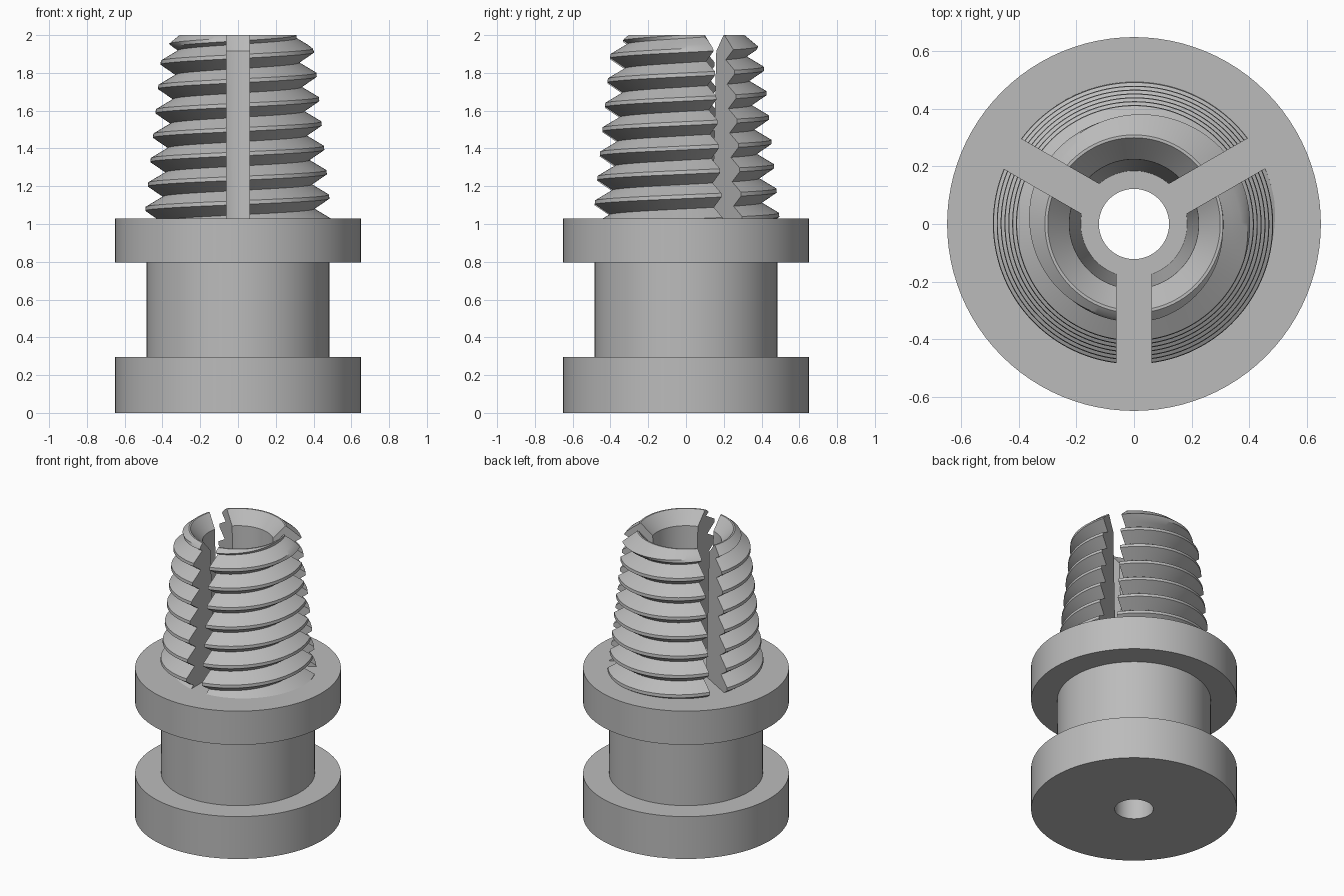
import bpy, bmesh, math

cube = bpy.data.objects.get("Cube")
if cube:
    bpy.data.objects.remove(cube, do_unlink=True)

grey = bpy.data.materials.new("plain_grey")
grey.use_nodes = True
grey.diffuse_color = (0.5, 0.5, 0.5, 1)
grey.node_tree.nodes["Principled BSDF"].inputs["Base Color"].default_value = (0.5, 0.5, 0.5, 1)

BASE, TOP = 1.03, 2.0          # height range of the threaded plug
PITCH, DEPTH = 0.129, 0.085    # thread
FIRST_CREST = 1.145            # crest height at angle zero
HALF_SLOT = 0.06
COLUMNS = 40
TURN = 2 * math.pi


def finish(bm, name):
    bmesh.ops.remove_doubles(bm, verts=bm.verts, dist=0.00002)
    bmesh.ops.recalc_face_normals(bm, faces=bm.faces)
    mesh = bpy.data.meshes.new(name)
    bm.to_mesh(mesh)
    bm.free()
    obj = bpy.data.objects.new(name, mesh)
    bpy.context.collection.objects.link(obj)
    mesh.materials.append(grey)
    bpy.ops.object.select_all(action='DESELECT')
    obj.select_set(True)
    bpy.context.view_layer.objects.active = obj
    bpy.ops.object.shade_smooth_by_angle(angle=math.radians(30))
    return obj


def lathe(name, profile, steps=96):
    bm = bmesh.new()
    verts = [bm.verts.new((r, 0, z)) for r, z in profile]
    edges = [bm.edges.new((v, verts[(i + 1) % len(verts)])) for i, v in enumerate(verts)]
    bmesh.ops.spin(bm, geom=verts + edges, cent=(0, 0, 0), axis=(0, 0, 1),
                   angle=TURN, steps=steps, use_merge=True)
    return finish(bm, name)


def thread_radius(z, phase):
    crest = 0.495 - 0.104 * (z - BASE)
    fall = min(max((abs(phase) - 0.08) / 0.42, 0), 1)
    return min(crest - DEPTH * fall, 0.31 + 1.2 * (TOP - z))


def column_angle(start, t, r):
    # Slot walls are parallel to the slot's centre line
    edge = math.asin(HALF_SLOT / r)
    return start + edge + t * (TURN / 3 - 2 * edge)


def thread_point(start, t, turn, phase):
    r = 0.4
    for _ in range(4):
        angle = column_angle(start, t, r)
        crest_z = FIRST_CREST + PITCH * (angle / TURN + turn)
        z = min(max(crest_z + phase * PITCH, BASE), TOP)
        local = (z - crest_z) / PITCH
        local -= round(local)
        r = thread_radius(z, local)
    return r, z


def threaded_segment(name, start):
    bm = bmesh.new()
    phases = (-0.5, -0.36, -0.22, -0.08, 0.08, 0.22, 0.36)
    inner = [(0.3, TOP), (0.225, 1.915), (0.185, BASE)]
    rings = []
    for c in range(COLUMNS + 1):
        t = c / COLUMNS
        profile = [thread_point(start, t, k, p) for k in range(-3, 10) for p in phases]
        ring = []
        for r, z in profile + inner:
            a = column_angle(start, t, r)
            ring.append(bm.verts.new((r * math.cos(a), r * math.sin(a), z)))
        rings.append(ring)
    n = len(rings[0])
    for a, b in zip(rings, rings[1:]):
        for i in range(n):
            j = (i + 1) % n
            bm.faces.new((a[i], b[i], b[j], a[j]))
    # Flat slot walls
    bm.faces.new(rings[0])
    bm.faces.new(rings[-1])
    return finish(bm, name)


# Flanged spool with a through hole
lathe("flanged_body", [
    (0.122, 0), (0.65, 0), (0.65, 0.295), (0.485, 0.295),
    (0.485, 0.795), (0.65, 0.795), (0.65, BASE), (0.122, BASE)])

# Three thread segments separated by slots
for label, degrees in (("right_front", 150), ("left_front", -90), ("back", 30)):
    threaded_segment("thread_segment_" + label, math.radians(degrees))
